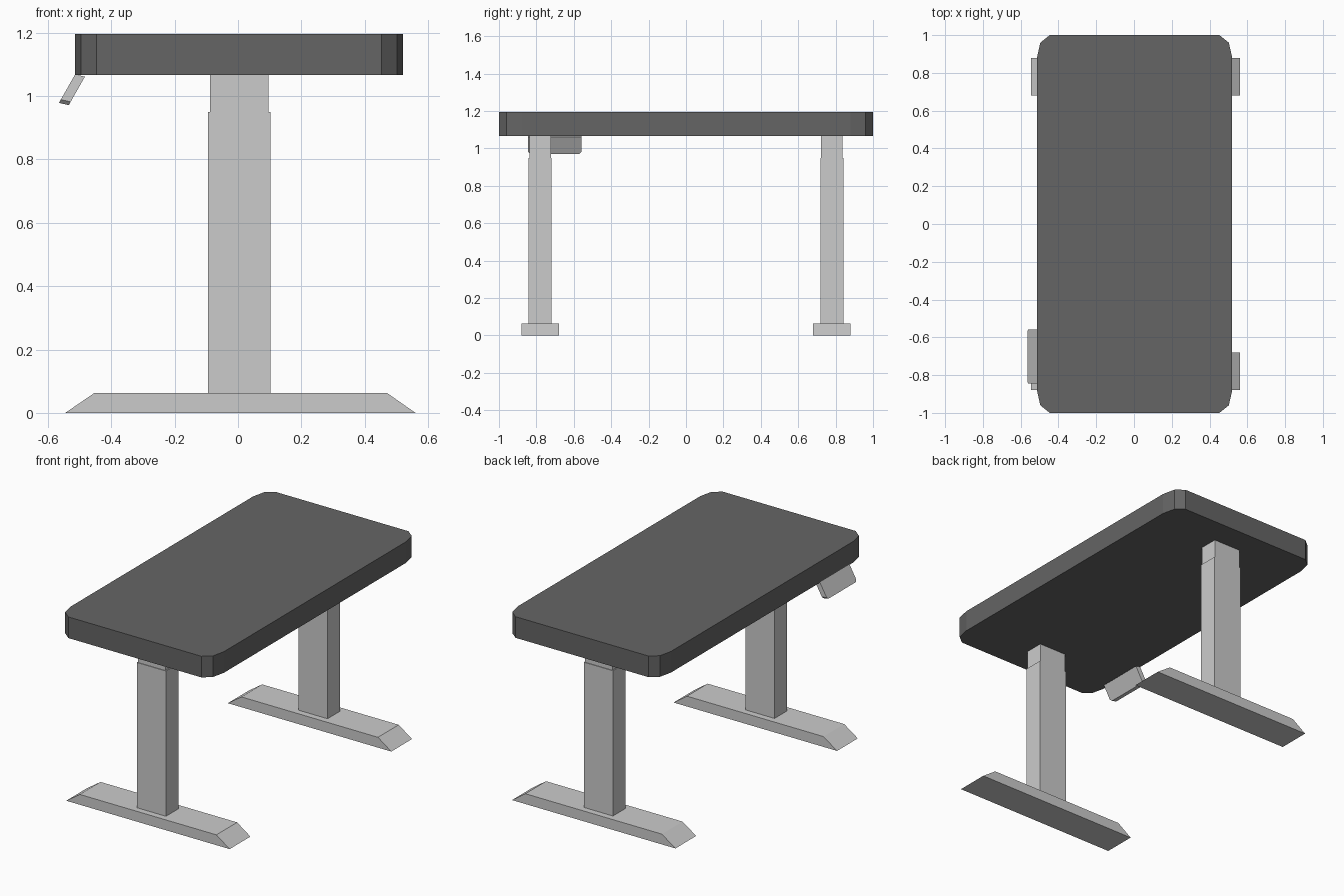
import bpy
import bmesh
from mathutils import Vector

if "Cube" in bpy.data.objects:
    bpy.data.objects.remove(bpy.data.objects["Cube"])


def prism(name, profile, offset):
    """Closed solid: a planar 3D outline swept along offset."""
    bm = bmesh.new()
    face = bm.faces.new([bm.verts.new(p) for p in profile])
    swept = bmesh.ops.extrude_face_region(bm, geom=[face])
    verts = [g for g in swept["geom"] if isinstance(g, bmesh.types.BMVert)]
    bmesh.ops.translate(bm, verts=verts, vec=Vector(offset))
    bmesh.ops.recalc_face_normals(bm, faces=bm.faces[:])
    mesh = bpy.data.meshes.new(name)
    bm.to_mesh(mesh)
    bm.free()
    obj = bpy.data.objects.new(name, mesh)
    bpy.context.collection.objects.link(obj)
    return obj


def box(name, x0, x1, y0, y1, z0, z1):
    outline = [(x0, y0, z0), (x1, y0, z0), (x1, y1, z0), (x0, y1, z0)]
    return prism(name, outline, (0, 0, z1 - z0))


# Tabletop with faceted rounded corners
cx = 0.003
quarter = [(0.517, 0.88), (0.499, 0.96), (0.449, 1.0)]
outline = []
for sx, sy in ((1, 1), (-1, 1), (-1, -1), (1, -1)):
    corner = quarter if sx * sy > 0 else quarter[::-1]
    outline += [(cx + sx * x, sy * y, 1.066) for x, y in corner]
top = prism("tabletop", outline, (0, 0, 0.129))
dark = bpy.data.materials.new("dark_top")
dark.diffuse_color = (0.13, 0.13, 0.13, 1)
dark.use_nodes = True
dark.node_tree.nodes["Principled BSDF"].inputs["Base Color"].default_value = dark.diffuse_color
top.data.materials.append(dark)

# Two telescopic legs, each with a tapered foot
for side, y in (("front", -0.78), ("back", 0.78)):
    foot = [(-0.545, 0), (0.56, 0), (0.47, 0.063), (-0.453, 0.063)]
    prism(side + "_foot", [(x, y - 0.1, z) for x, z in foot], (0, 0.2, 0))
    box(side + "_outer_column", -0.095, 0.102, y - 0.061, y + 0.061, 0.063, 0.95)
    box(side + "_inner_column", -0.089, 0.096, y - 0.057, y + 0.057, 0.95, 1.066)

# Tilted height control panel with clipped lower corners
y0, y1, c = -0.845, -0.558, 0.012
top_edge, low_edge = Vector((-0.514, 0, 1.068)), Vector((-0.565, 0, 0.978))
up = (top_edge - low_edge).normalized() * c
panel = [(top_edge, y0), (low_edge + up, y0), (low_edge, y0 + c),
         (low_edge, y1 - c), (low_edge + up, y1), (top_edge, y1)]
prism("control_panel", [(p.x, y, p.z) for p, y in panel], (0.031, 0, -0.007))
